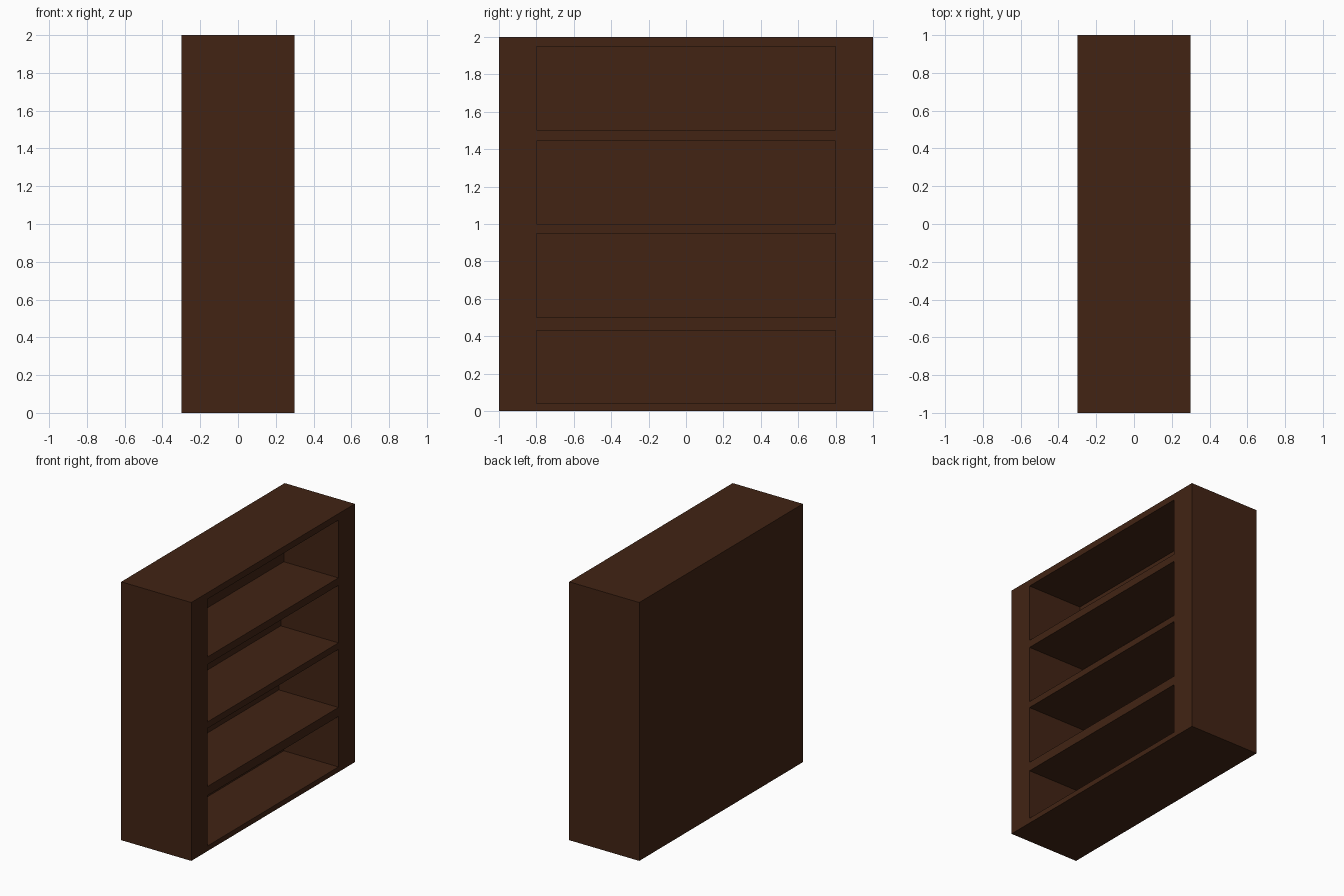
import bpy

if "Cube" in bpy.data.objects:
    bpy.data.objects.remove(bpy.data.objects["Cube"])


def box(name, lo, hi):
    """Axis-aligned box from its two opposite corners."""
    bpy.ops.mesh.primitive_cube_add(size=1, location=[(a + b) / 2 for a, b in zip(lo, hi)])
    obj = bpy.context.object
    obj.name = obj.data.name = name
    obj.scale = [b - a for a, b in zip(lo, hi)]
    bpy.ops.object.transform_apply(location=True, rotation=False, scale=True)
    return obj


wood = bpy.data.materials.new("dark_wood")
wood.diffuse_color = (0.054, 0.0176, 0.007, 1)
wood.use_nodes = True
wood.node_tree.nodes["Principled BSDF"].inputs["Base Color"].default_value = wood.diffuse_color

# Solid cabinet body
bookcase = box("bookcase", (-0.3, -1, 0), (0.3, 1, 2))
bookcase.data.materials.append(wood)

# Shelf openings in the +x side: bottom, top, depth
openings = [(0.04, 0.43, 0.468), (0.5, 0.95, 0.51), (1.0, 1.445, 0.494), (1.503, 1.95, 0.468)]
for i, (z0, z1, depth) in enumerate(openings):
    cutter = box(f"shelf_opening_{i + 1}", (0.3 - depth, -0.8, z0), (0.4, 0.8, z1))
    cutter.data.materials.append(wood)
    cutter.hide_render = True
    cut = bookcase.modifiers.new("opening", 'BOOLEAN')
    cut.operation = 'DIFFERENCE'
    cut.solver = 'EXACT'
    cut.object = cutter
    bpy.context.view_layer.objects.active = bookcase
    bpy.ops.object.modifier_apply(modifier=cut.name)
    bpy.data.objects.remove(cutter)
